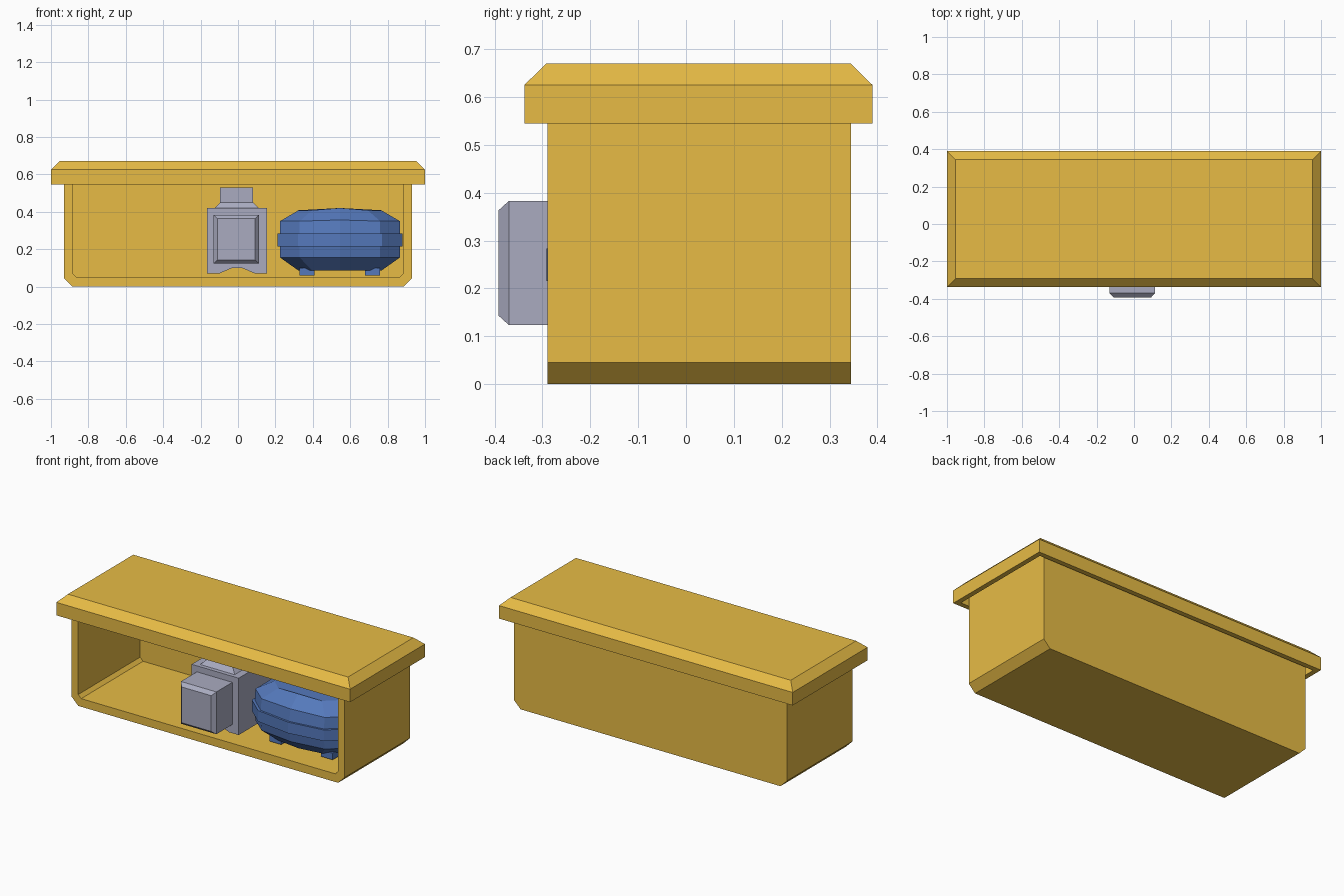
import bpy, bmesh

if "Cube" in bpy.data.objects:
    bpy.data.objects.remove(bpy.data.objects["Cube"])


def material(name, rgb):
    m = bpy.data.materials.new(name)
    m.diffuse_color = (*rgb, 1)
    m.use_nodes = True
    m.node_tree.nodes["Principled BSDF"].inputs["Base Color"].default_value = m.diffuse_color
    return m


YELLOW = material("yellow_paint", (0.80, 0.50, 0.06))
GREY = material("lavender_grey", (0.40, 0.41, 0.53))
BLUE = material("blue_plastic", (0.09, 0.19, 0.50))


def loft(name, rings, mat):
    """Skin a stack of equal-length rings and cap both ends."""
    bm = bmesh.new()
    loops = [[bm.verts.new(p) for p in ring] for ring in rings]
    for a, b in zip(loops, loops[1:]):
        for i in range(len(a)):
            j = (i + 1) % len(a)
            bm.faces.new((a[i], a[j], b[j], b[i]))
    bm.faces.new(loops[0][::-1])
    bm.faces.new(loops[-1])
    bmesh.ops.recalc_face_normals(bm, faces=bm.faces)
    mesh = bpy.data.meshes.new(name)
    bm.to_mesh(mesh)
    bm.free()
    mesh.materials.append(mat)
    ob = bpy.data.objects.new(name, mesh)
    bpy.context.collection.objects.link(ob)
    return ob


def prism_y(name, profile, y0, y1, mat):
    return loft(name, [[(x, y, z) for x, z in profile] for y in (y0, y1)], mat)


def rect_z(x0, x1, y0, y1, z, d=0.0):
    return [(x0 + d, y0 + d, z), (x1 - d, y0 + d, z), (x1 - d, y1 - d, z), (x0 + d, y1 - d, z)]


def rect_y(x0, x1, z0, z1, y, d=0.0):
    return [(x0 + d, y, z0 + d), (x1 - d, y, z0 + d), (x1 - d, y, z1 - d), (x0 + d, y, z1 - d)]


# Open-fronted case: U-shaped shell with chamfered bottom edges, and a back wall
TOP = 0.635
outer = [(-0.93, TOP), (-0.93, 0.045), (-0.885, 0), (0.885, 0), (0.93, 0.045), (0.93, TOP)]
inner = [(0.885, TOP), (0.885, 0.07), (0.865, 0.05), (-0.865, 0.05), (-0.885, 0.07), (-0.885, TOP)]
prism_y("case_shell", outer + inner, -0.29, 0.312, YELLOW)
prism_y("case_back", outer, 0.312, 0.345, YELLOW)

# Hollow lid with a chamfered top and a downward rim
lid = (-1, 1, -0.338, 0.39)
loft("lid", [rect_z(*lid, 0.635, 0.03), rect_z(*lid, 0.545, 0.03), rect_z(*lid, 0.545),
             rect_z(*lid, 0.625), rect_z(*lid, 0.67, 0.046)], YELLOW)

# Grey unit: body with arched underside, tapered neck and protruding front box
body = [(-0.165, 0.07), (-0.10, 0.07), (-0.03, 0.1), (0.02, 0.1), (0.09, 0.07),
        (0.155, 0.07), (0.155, 0.42), (-0.165, 0.42)]
prism_y("grey_unit_body", body, -0.215, 0.15, GREY)
loft("grey_unit_neck", [rect_z(-0.125, 0.11, -0.19, 0.12, 0.42),
                        rect_z(-0.095, 0.08, -0.165, 0.095, 0.45),
                        rect_z(-0.095, 0.08, -0.165, 0.095, 0.53)], GREY)
box = (-0.13, 0.112, 0.123, 0.383)
loft("grey_unit_front", [rect_y(*box, -0.215), rect_y(*box, -0.37),
                         rect_y(*box, -0.392, 0.02)], GREY)

# Blue clamshell: ten-sided plan, scaled at each level
CX, CY = 0.545, 0.0
quarter = [(0.335, -0.165), (0.225, -0.262), (0.0, -0.292)]
half = quarter[::-1] + [(x, -y) for x, y in quarter]
plan = half + [(-x, y) for x, y in half[1:-1][::-1]]


def level(z, sx, sy, crown=0.0):
    return [(CX + x * sx, CY + y * sy, z + (crown if x == 0 else 0)) for x, y in plan]


loft("clamshell_lower", [level(0.085, 0.66, 0.66), level(0.155, 0.955, 0.92),
                         level(0.22, 0.955, 0.96)], BLUE)
loft("clamshell_belt", [level(0.215, 1, 1), level(0.283, 1, 1)], BLUE)
loft("clamshell_upper", [level(0.28, 0.955, 0.96), level(0.35, 0.955, 0.92, 0.006),
                         level(0.408, 0.66, 0.66, 0.012)], BLUE)

# Four feet under the clamshell
for sx in (-1, 1):
    for sy in (-1, 1):
        x, y = CX + sx * 0.175, CY + sy * 0.13
        foot = (x - 0.04, x + 0.04, y - 0.035, y + 0.035)
        loft("clamshell_foot", [rect_z(*foot, 0.06), rect_z(*foot, 0.1)], BLUE)
